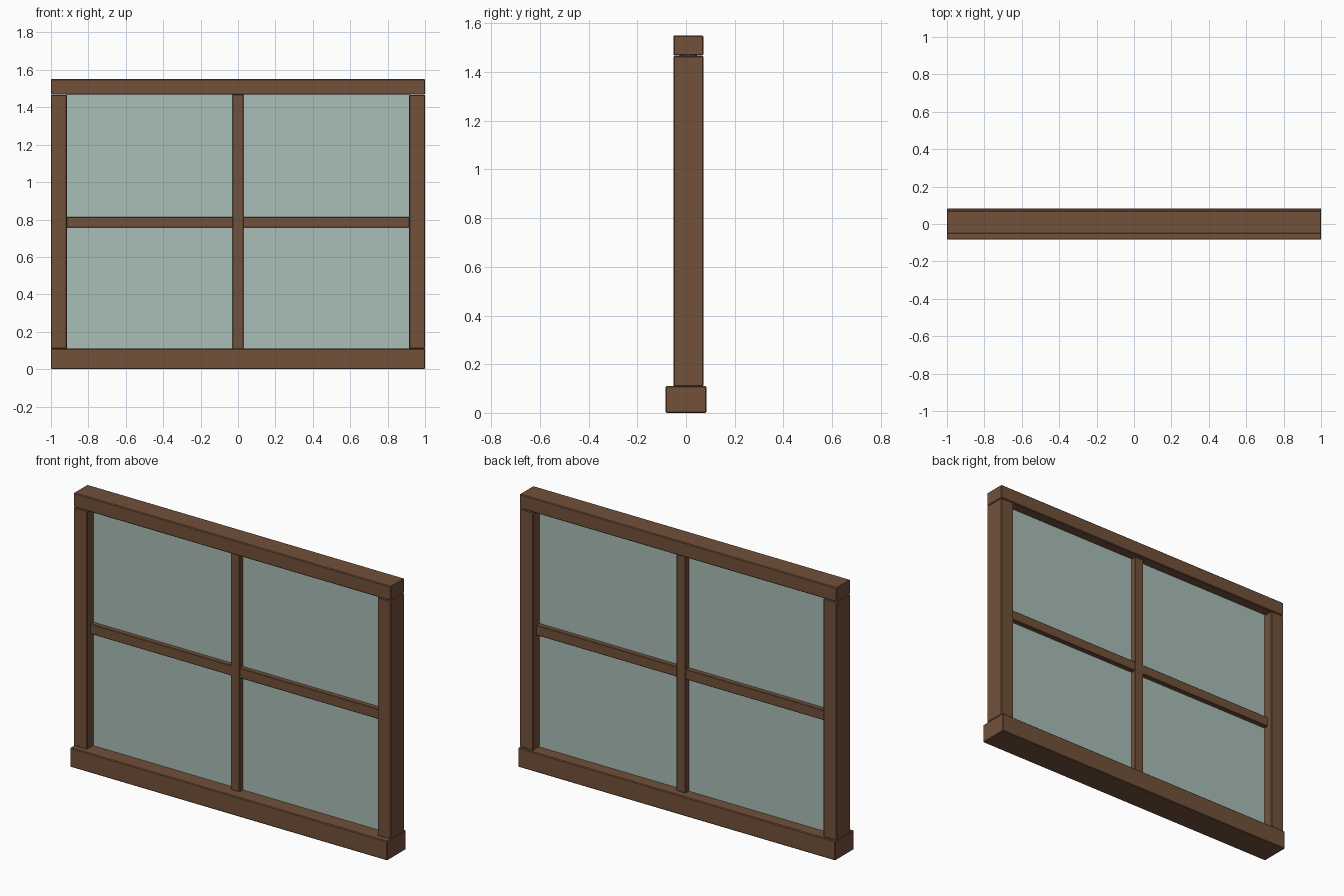
import bpy, bmesh

if "Cube" in bpy.data.objects:
    bpy.data.objects.remove(bpy.data.objects["Cube"])


def material(name, rgb):
    m = bpy.data.materials.new(name)
    m.diffuse_color = (*rgb, 1.0)
    m.use_nodes = True
    m.node_tree.nodes["Principled BSDF"].inputs["Base Color"].default_value = m.diffuse_color
    return m


WOOD = material("brown wood", (0.165, 0.082, 0.042))
GLASS = material("pale green glass", (0.40, 0.51, 0.47))


def box(name, x, y, z, mat, bevel=0.004):
    """Box from (min, max) ranges, with slightly eased edges."""
    bm = bmesh.new()
    bmesh.ops.create_cube(bm, size=1.0)
    for v in bm.verts:
        v.co = [r[0] if c < 0 else r[1] for c, r in zip(v.co, (x, y, z))]
    mesh = bpy.data.meshes.new(name)
    bm.to_mesh(mesh)
    bm.free()
    mesh.materials.append(mat)
    ob = bpy.data.objects.new(name, mesh)
    bpy.context.collection.objects.link(ob)
    if bevel:
        mod = ob.modifiers.new("eased edges", 'BEVEL')
        mod.width = bevel
        mod.segments = 1
    return ob


FRAME_Y = (-0.052, 0.071)

# Outer frame: wide sill, head rail and two side posts
box("sill", (-1, 1), (-0.084, 0.084), (0, 0.11), WOOD)
box("head_rail", (-1, 1), FRAME_Y, (1.468, 1.55), WOOD)
for side, x in (("left", (-1, -0.915)), ("right", (0.915, 1))):
    box(side + "_post", x, FRAME_Y, (0.108, 1.467), WOOD)

# Glazing bars crossing at the middle
box("vertical_bar", (-0.029, 0.029), (-0.026, 0.045), (0.108, 1.47), WOOD, 0.003)
box("horizontal_bar", (-0.916, 0.916), (-0.022, 0.041), (0.756, 0.814), WOOD, 0.003)

# Four panes between the bars
for side, x in (("left", (-0.917, -0.027)), ("right", (0.027, 0.917))):
    for level, z in (("lower", (0.108, 0.758)), ("upper", (0.812, 1.47))):
        box(f"{level}_{side}_pane", x, (0.005, 0.014), z, GLASS, 0)
